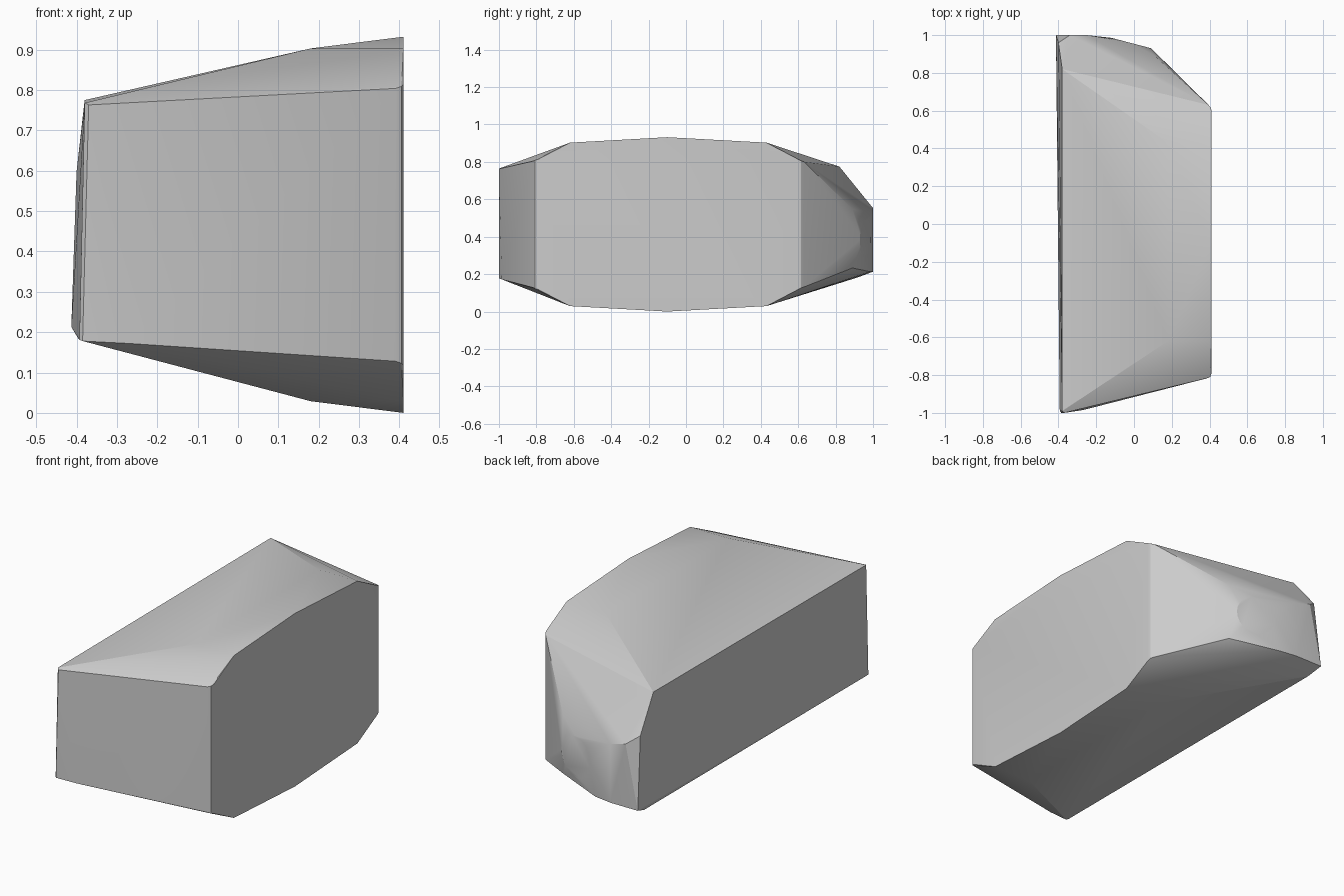
import bpy, bmesh
from math import cos, sin, tau, radians
from mathutils import Vector

if "Cube" in bpy.data.objects:
    bpy.data.objects.remove(bpy.data.objects["Cube"])

MID = 0.468  # height of the horizontal symmetry plane
bm = bmesh.new()


def pair(x, y, h):
    """Two points mirrored above and below the middle plane."""
    for s in (-1, 1):
        bm.verts.new((x, y, MID + s * h))


# flat right side: tapered outline with softened vertical corners
for x, y, h in [(0.41, -0.79, 0.348), (0.405, -0.808, 0.343), (0.39, -0.816, 0.338),
                (0.41, 0.60, 0.348), (0.407, 0.615, 0.340), (0.395, 0.63, 0.335),
                (0.41, -0.62, 0.437), (0.41, 0.43, 0.437), (0.41, -0.10, 0.466),
                (0.18, -0.62, 0.437), (0.18, 0.43, 0.437)]:
    pair(x, y, h)

# front left corner and back corner of the left side
for p in [(-0.37, -1.0, 0.765), (-0.38, -0.99, 0.77), (-0.385, -1.0, 0.18),
          (-0.393, -0.99, 0.183), (-0.27, -0.985, 0.174),
          (-0.38, 0.82, 0.777), (-0.40, 0.96, 0.60), (-0.413, 1.0, 0.215),
          (-0.395, 0.92, 0.185)]:
    bm.verts.new(p)

# blunt back end
for x, y, z in [(-0.34, 1.0, 0.555), (-0.25, 1.0, 0.53), (-0.25, 1.0, 0.215),
                (-0.15, 0.985, 0.215), (0.11, 0.89, 0.55), (0.11, 0.89, 0.235)]:
    bm.verts.new((x, y, z))

# round flat spot on the back
centre = Vector((-0.015, 0.958, 0.385))
across = Vector((0.21, -0.055, 0)).normalized()
for i in range(24):
    a = tau * i / 24
    bm.verts.new(centre + 0.109 * (across * cos(a) + Vector((0, 0, 1)) * sin(a)))

# wrap all points in one convex shell
res = bmesh.ops.convex_hull(bm, input=bm.verts[:])
loose = [v for v in bm.verts if not v.link_faces]
bmesh.ops.delete(bm, geom=loose, context='VERTS')
bmesh.ops.dissolve_limit(bm, angle_limit=radians(0.5), verts=bm.verts[:], edges=bm.edges[:])
bmesh.ops.recalc_face_normals(bm, faces=bm.faces[:])
low = min(v.co.z for v in bm.verts)
bmesh.ops.translate(bm, verts=bm.verts[:], vec=(0, 0, -low))

mesh = bpy.data.meshes.new("faceted_block")
bm.to_mesh(mesh)
bm.free()
block = bpy.data.objects.new("faceted_block", mesh)
bpy.context.collection.objects.link(block)
bpy.context.view_layer.objects.active = block
block.select_set(True)
bpy.ops.object.shade_smooth_by_angle(angle=radians(20))
